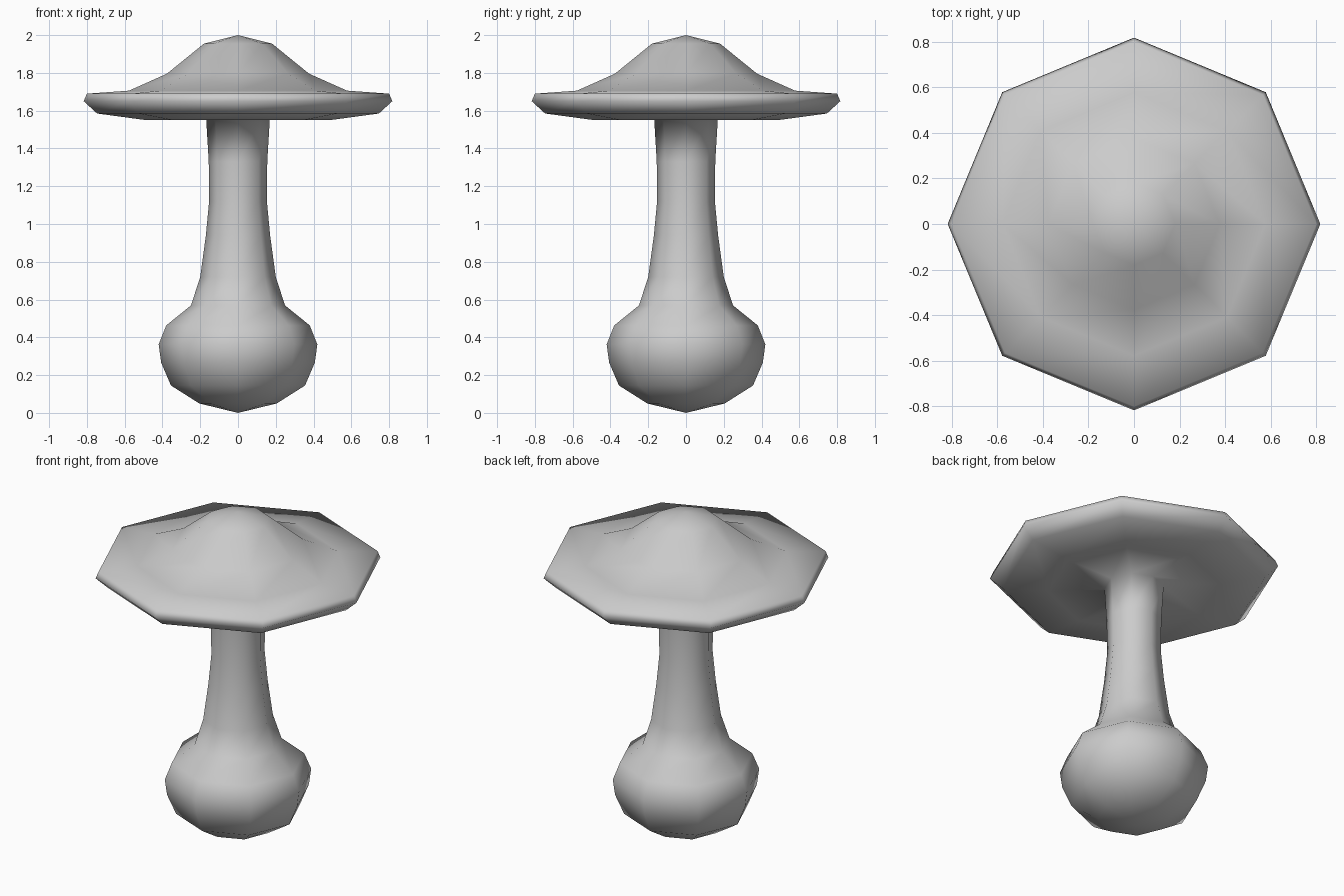
import bpy, bmesh, math

if "Cube" in bpy.data.objects:
    bpy.data.objects.remove(bpy.data.objects["Cube"])

SIDES = 8


def lathe(name, profile):
    """Revolve (radius, z) points; radius 0 makes a single pole vertex."""
    bm = bmesh.new()
    rings = []
    for r, z in profile:
        n = 1 if r == 0 else SIDES
        rings.append([bm.verts.new((r * math.cos(i * math.tau / SIDES),
                                    r * math.sin(i * math.tau / SIDES), z))
                      for i in range(n)])
    for a, b in zip(rings, rings[1:]):
        for i in range(SIDES):
            j = (i + 1) % SIDES
            if len(a) == 1:
                bm.faces.new((a[0], b[j], b[i]))
            elif len(b) == 1:
                bm.faces.new((a[i], a[j], b[0]))
            else:
                bm.faces.new((a[i], a[j], b[j], b[i]))
    bmesh.ops.recalc_face_normals(bm, faces=bm.faces[:])
    for f in bm.faces:
        f.smooth = True
    mesh = bpy.data.meshes.new(name)
    bm.to_mesh(mesh)
    bm.free()
    obj = bpy.data.objects.new(name, mesh)
    bpy.context.collection.objects.link(obj)
    return obj


# Bulbous foot
bulb = [(0, 0), (0.205, 0.05), (0.355, 0.145), (0.407, 0.267),
        (0.42, 0.363), (0.38, 0.463), (0.249, 0.569)]
# Slender stem
stem = [(0.20, 0.72), (0.17, 0.94), (0.153, 1.12), (0.155, 1.33), (0.168, 1.55)]
# Wide cap: underside, rim, then peaked top
cap = [(0.487, 1.55), (0.746, 1.585), (0.817, 1.65), (0.80, 1.69),
       (0.577, 1.706), (0.376, 1.796), (0.18, 1.955), (0, 2.0)]

# One continuous smooth skin, as foot, stem and cap blend together
lathe("mushroom", bulb + stem + cap)
